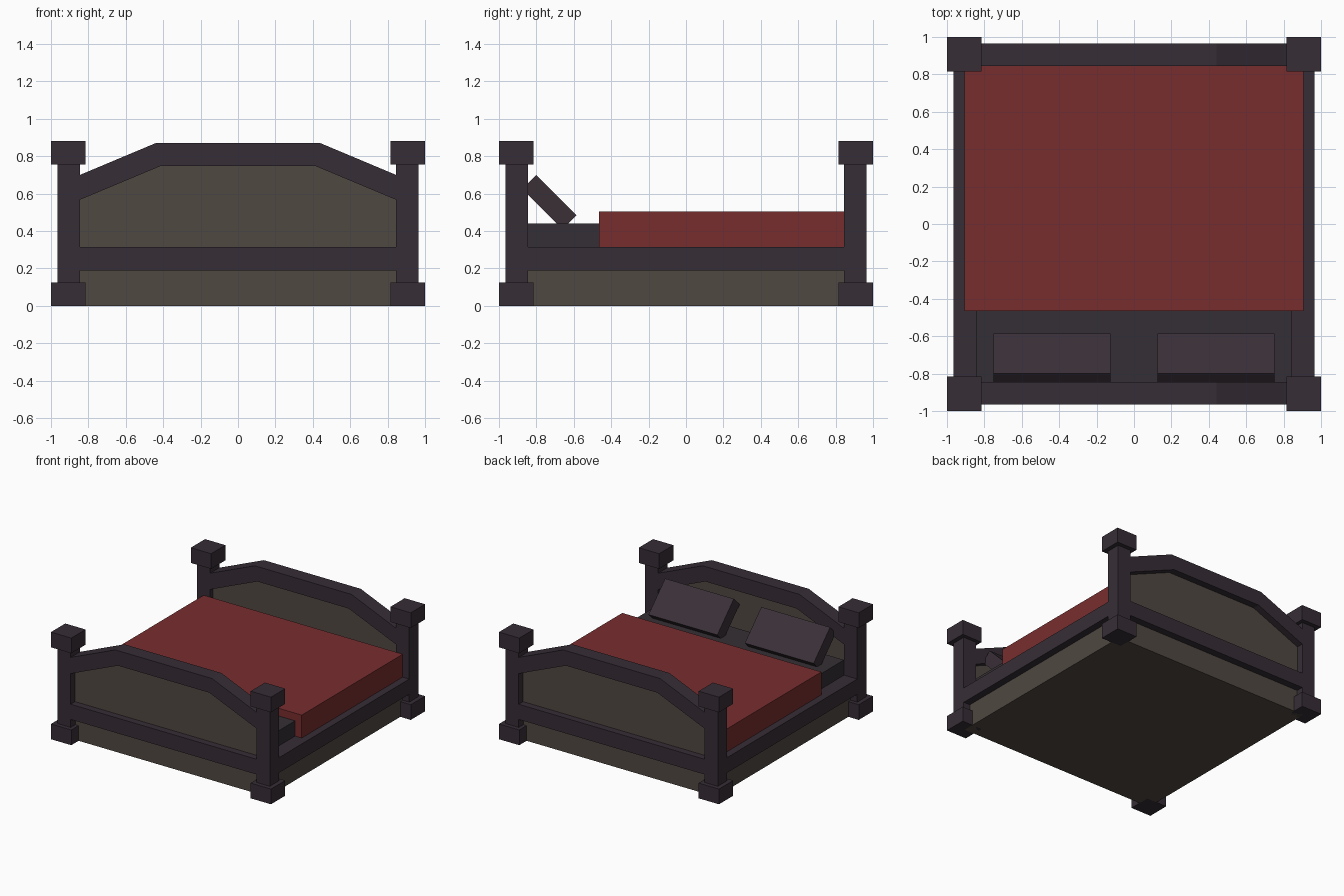
import bpy
import math

if "Cube" in bpy.data.objects:
    bpy.data.objects.remove(bpy.data.objects["Cube"])


def material(name, colour):
    m = bpy.data.materials.new(name)
    m.diffuse_color = (*colour, 1.0)
    m.use_nodes = True
    m.node_tree.nodes["Principled BSDF"].inputs["Base Color"].default_value = m.diffuse_color
    return m


DARK = material("dark wood", (0.037, 0.027, 0.037))
BROWN = material("brown panel", (0.080, 0.065, 0.053))
RED = material("red blanket", (0.190, 0.027, 0.028))
SHEET = material("dark sheet", (0.034, 0.028, 0.035))
CLOTH = material("pillow cloth", (0.043, 0.029, 0.039))


def mesh_object(name, verts, faces, mat):
    me = bpy.data.meshes.new(name)
    me.from_pydata(verts, [], faces)
    me.materials.append(mat)
    ob = bpy.data.objects.new(name, me)
    bpy.context.collection.objects.link(ob)
    return ob


def box(name, x, y, z, mat):
    """Box from (min, max) ranges."""
    verts = [(a, b, c) for a in x for b in y for c in z]
    faces = [(0, 1, 3, 2), (4, 6, 7, 5), (0, 4, 5, 1),
             (2, 3, 7, 6), (0, 2, 6, 4), (1, 5, 7, 3)]
    return mesh_object(name, verts, faces, mat)


def span(a, b, sign):
    """Range a..b mirrored by sign, kept in ascending order."""
    return tuple(sorted((a * sign, b * sign)))


def strip(name, top, bottom, y, mat):
    """Solid between an upper and a lower x-z line, spanning y."""
    n = len(top)
    verts = [(px, py, pz) for py in y for line in (top, bottom) for px, pz in line]
    T0, B0, T1, B1 = 0, n, 2 * n, 3 * n
    faces = []
    for i in range(n - 1):
        j = i + 1
        faces += [(B0 + i, B0 + j, T0 + j, T0 + i), (T1 + i, T1 + j, B1 + j, B1 + i),
                  (T0 + i, T0 + j, T1 + j, T1 + i), (B0 + j, B0 + i, B1 + i, B1 + j)]
    e = n - 1
    faces += [(B0, T0, T1, B1), (T0 + e, B0 + e, B1 + e, T1 + e)]
    return mesh_object(name, verts, faces, mat)


IN, OUT = 0.845, 0.965      # inner and outer faces of posts and rails
RAIL = (0.19, 0.315)

# Corner posts with square feet and caps
for sx in (-1, 1):
    for sy in (-1, 1):
        box("post", span(IN, OUT, sx), span(IN, OUT, sy), (0.125, 0.755), DARK)
        for part, z in (("post_foot", (0, 0.125)), ("post_cap", (0.755, 0.88))):
            box(part, span(0.815, 1, sx), span(0.815, 1, sy), z, DARK)

# Solid base below the rails
box("base", (-0.905, 0.905), (-0.905, 0.905), (0, 0.20), BROWN)

# Side rails
for s in (-1, 1):
    box("side_rail", span(IN, OUT, s), (-IN, IN), RAIL, DARK)

# Headboard and footboard: rail, arched beam and recessed panel
arch_top = [(-IN, 0.70), (-0.44, 0.87), (0.44, 0.87), (IN, 0.70)]
arch_low = [(-IN, 0.567), (-0.415, 0.747), (0.415, 0.747), (IN, 0.567)]
panel_low = [(x, 0.30) for x, _ in arch_low]
for s, label in ((-1, "headboard"), (1, "footboard")):
    box(label + "_rail", (-IN, IN), span(IN, OUT, s), RAIL, DARK)
    strip(label + "_arch", arch_top, arch_low, span(IN, OUT, s), DARK)
    strip(label + "_panel", arch_low, panel_low, span(0.885, 0.908, s), BROWN)

# Mattress and blanket
box("mattress", (-IN, IN), (-IN, 0.83), (0.19, 0.44), SHEET)
box("blanket", (-0.905, 0.905), (-0.465, 0.847), (0.315, 0.503), RED)

# Pillows leaning against the headboard
for s in (-1, 1):
    p = box("pillow", (-0.3125, 0.3125), (-0.152, 0.152), (-0.053, 0.053), CLOTH)
    p.location = (s * 0.4375, -0.73, 0.555)
    p.rotation_euler = (math.radians(-45), 0, 0)
